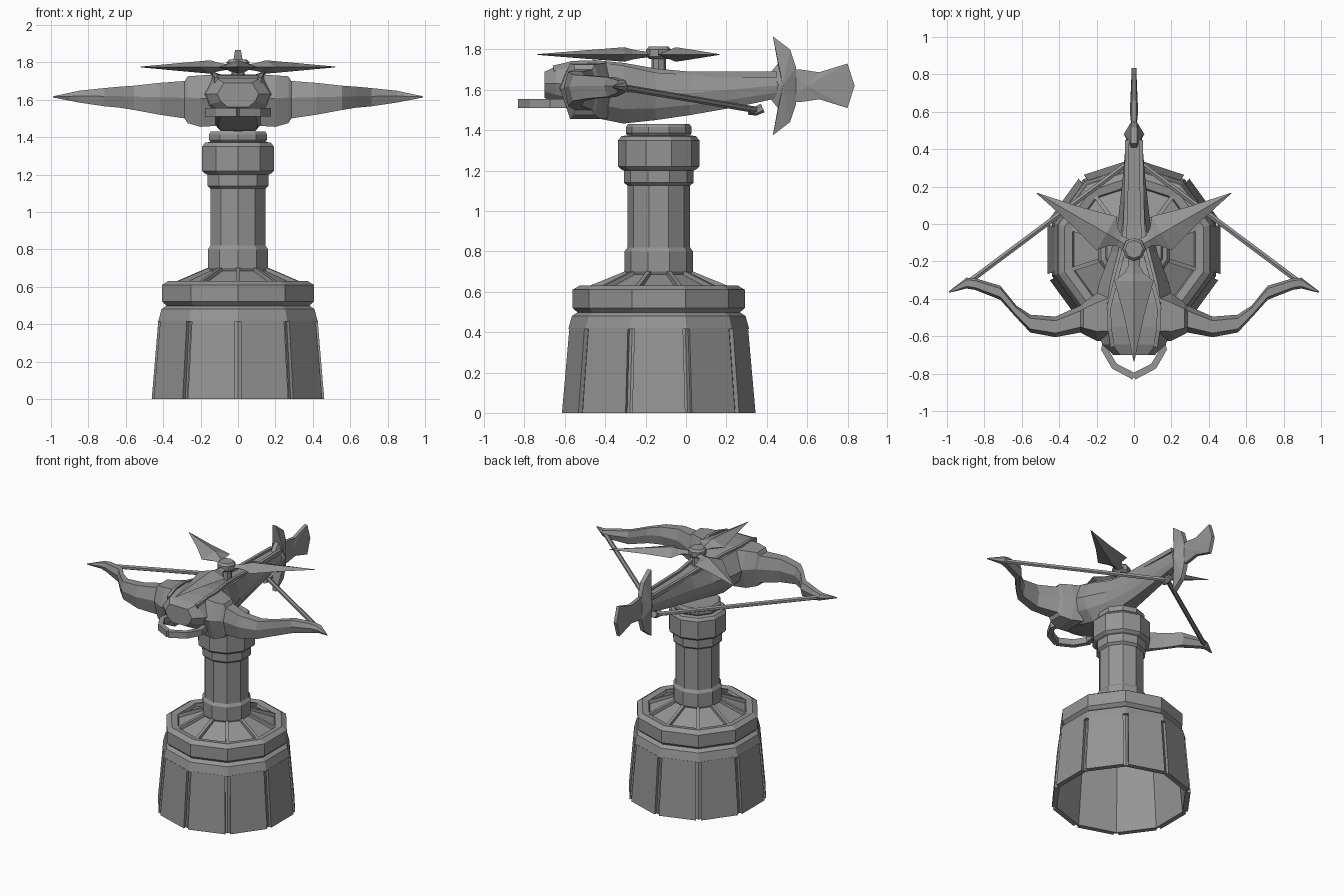
import bpy, bmesh, math
from mathutils import Vector, Matrix

cube = bpy.data.objects.get("Cube")
if cube:
    bpy.data.objects.remove(cube, do_unlink=True)

GREY = (0.3, 0.3, 0.3, 1)
grey = bpy.data.materials.new("stone grey")
grey.use_nodes = True
grey.diffuse_color = GREY
grey.node_tree.nodes["Principled BSDF"].inputs["Base Color"].default_value = GREY

CY = -0.135   # tower axis
MID = 1.62    # height of the tail's centre line
SIDES = 10


def add(name, verts, faces):
    me = bpy.data.meshes.new(name)
    me.from_pydata([tuple(v) for v in verts], [], faces)
    bm = bmesh.new()
    bm.from_mesh(me)
    bmesh.ops.recalc_face_normals(bm, faces=bm.faces)
    bm.to_mesh(me)
    bm.free()
    me.materials.append(grey)
    ob = bpy.data.objects.new(name, me)
    bpy.context.collection.objects.link(ob)
    return ob


def loft(name, rings, caps=True, closed=False):
    """Skin a list of equal-sized rings of points."""
    n, m = len(rings[0]), len(rings)
    verts = [p for r in rings for p in r]
    faces = [(i * n + j, i * n + (j + 1) % n,
              (i + 1) % m * n + (j + 1) % n, (i + 1) % m * n + j)
             for i in range(m if closed else m - 1) for j in range(n)]
    if caps and not closed:
        faces += [tuple(range(n)), tuple(range((m - 1) * n, m * n))]
    return add(name, verts, faces)


def polar(r, a, z):
    return Vector((r * math.sin(a), CY - r * math.cos(a), z))


def turned(name, profile, sides=SIDES, caps=True, closed=False):
    rings = [[polar(r, math.tau * k / sides, z) for k in range(sides)] for r, z in profile]
    return loft(name, rings, caps, closed)


def bar(name, path, w, h, sides=4):
    """Sweep a box or round section along a path."""
    path = [Vector(p) for p in path]
    rings = []
    for i, p in enumerate(path):
        t = (path[min(i + 1, len(path) - 1)] - path[max(i - 1, 0)]).normalized()
        s = t.cross(Vector((0, 0, 1))).normalized()
        u = s.cross(t)
        off = math.pi / sides
        k = 1 / math.cos(off)
        rings.append([p + s * (w / 2 * k * math.cos(math.tau * j / sides + off))
                      + u * (h / 2 * k * math.sin(math.tau * j / sides + off))
                      for j in range(sides)])
    return loft(name, rings)


def mirrored(ob):
    m = ob.modifiers.new("mirror", "MIRROR")
    m.use_mirror_merge = False
    return ob


def plate(name, half, apex_y, rim, ridge):
    """Upright blade: outline mirrored in z, with a raised centre on each side."""
    outline = half + [(y, 2 * MID - z) for y, z in reversed(half) if abs(z - MID) > 0.001]
    n = len(outline)
    verts = [(s * rim, y, z) for s in (1, -1) for y, z in outline]
    verts += [(ridge, apex_y, MID), (-ridge, apex_y, MID)]
    faces = []
    for i in range(n):
        j = (i + 1) % n
        faces += [(i, j, 2 * n), (n + j, n + i, 2 * n + 1), (i, n + i, n + j, j)]
    return add(name, verts, faces)


# Base: hollow inner shell, band and corner-slotted outer panels
turned("base_shell", [(.462, 0), (.425, .42), (.41, .48), (.40, .48), (.41, .42), (.447, 0)],
       closed=True)
turned("base_band", [(.425, .415), (.448, .415), (.43, .48), (.40, .50)], caps=False)
for k in range(SIDES):
    a, b = math.tau * k / SIDES, math.tau * (k + 1) / SIDES
    rings = []
    for r, z in ((.485, 0), (.448, .42)):
        p, q = polar(r, a, z), polar(r, b, z)
        pi, qi = polar(r - .025, a, z), polar(r - .025, b, z)
        g = .018 / (q - p).length
        rings.append([p.lerp(q, g), q.lerp(p, g), qi.lerp(pi, g), pi.lerp(qi, g)])
    loft("base_panel", rings)

# Rim, sloping roof and roof ribs
turned("base_rim", [(.39, .49), (.405, .50), (.426, .52), (.426, .61), (.39, .632), (.345, .625),
                    (.335, .60), (.335, .49)], closed=True)
turned("roof", [(.34, .605), (.16, .685)], caps=False)
for k in range(SIDES):
    a = math.tau * k / SIDES
    bar("roof_rib", [polar(.345, a, .612), polar(.15, a, .692)], .022, .03)

# Column with collars
turned("lower_collar", [(.15, .67), (.16, .685), (.169, .70), (.169, .80), (.155, .82)])
turned("shaft", [(.155, .81), (.155, 1.14)])
turned("upper_collar", [(.155, 1.125), (.172, 1.14), (.172, 1.20), (.185, 1.205), (.201, 1.22),
                        (.201, 1.35), (.185, 1.37), (.155, 1.375), (.163, 1.385),
                        (.163, 1.415), (.153, 1.43)])

# Crossbow body: eight-sided sections from nose to tail (y, half width, bottom, top)
body = [(-.70, .11, 1.56, 1.69), (-.645, .17, 1.53, 1.715), (-.55, .20, 1.495, 1.73),
        (-.42, .21, 1.455, 1.735), (-.31, .185, 1.433, 1.72), (-.15, .125, 1.45, 1.685),
        (.02, .085, 1.475, 1.675), (.25, .06, 1.515, 1.675), (.46, .042, 1.56, 1.675)]
rings = []
for y, w, lo, hi in body:
    h = hi - lo
    right = [(.5 * w, lo), (.85 * w, lo + .25 * h), (w, lo + .55 * h), (.68 * w, hi)]
    rings.append([(x, y, z) for x, z in right] + [(-x, y, z) for x, z in reversed(right)])
loft("crossbow_body", rings)

# Raised rails along the stock and over the hood
mirrored(bar("rail", [(.036, .45, 1.675), (.045, .02, 1.675), (.058, -.15, 1.69),
                      (.10, -.31, 1.718), (.135, -.45, 1.732), (.13, -.56, 1.728),
                      (.115, -.655, 1.705)], .022, .03))

# Bow arms: six-sided sections (x, front y, back y, bottom, top)
arm = [(.12, -.63, -.33, 1.46, 1.735), (.20, -.625, -.37, 1.455, 1.73),
       (.27, -.59, -.42, 1.475, 1.725), (.285, -.58, -.435, 1.50, 1.70),
       (.42, -.605, -.495, 1.52, 1.69), (.555, -.58, -.485, 1.545, 1.675),
       (.63, -.50, -.435, 1.557, 1.67), (.715, -.405, -.33, 1.565, 1.662),
       (.85, -.352, -.29, 1.585, 1.648), (.895, -.345, -.287, 1.594, 1.638),
       (.99, -.368, -.36, 1.612, 1.618)]
rings = []
for x, f, b, lo, hi in arm:
    c, m = (f + b) / 2, lo + .55 * (hi - lo)
    rings.append([(x, f, m), (x, f * .6 + c * .4, hi), (x, b * .6 + c * .4, hi),
                  (x, b, m), (x, b * .6 + c * .4, lo), (x, f * .6 + c * .4, lo)])
mirrored(loft("bow_arm", rings))

# String, its centre knot, and the front stirrup
mirrored(bar("bow_string", [(.87, -.30, 1.61), (0, .35, 1.50)], .028, .028, 6))
bar("string_knot", [(0, .31, 1.50), (0, .345, 1.495), (0, .38, 1.51)], .045, .04, 6)
mirrored(bar("stirrup", [(.135, -.55, 1.533), (.158, -.67, 1.533), (.105, -.76, 1.533),
                         (0, -.815, 1.533)], .036, .045))

# Tail guard and tail fin
plate("tail_guard", [(.41, 1.675), (.455, 1.73), (.43, 1.865), (.515, 1.80), (.545, 1.71)],
      .48, .016, .055)
plate("tail_fin", [(.50, 1.70), (.57, 1.70), (.66, 1.687), (.80, 1.73), (.835, MID)],
      .60, .012, .022)

# Rotor hub and three diamond-section blades
turned("rotor_post", [(.036, 1.65), (.036, 1.78)], 8)
turned("rotor_hub", [(.045, 1.752), (.062, 1.765), (.062, 1.80), (.048, 1.815)], 8)
blade = [(.03, .035, .012), (.09, .03, .018), (.13, .055, .025), (.17, .105, .036),
         (.35, .055, .022), (.60, .002, .002)]
for k in range(3):
    spin = Matrix.Translation((0, CY, 1.775)) @ Matrix.Rotation(math.tau * k / 3, 4, 'Z')
    loft("rotor_blade", [[spin @ Vector(p) for p in
                          ((-w, -r, 0), (0, -r, t), (w, -r, 0), (0, -r, -t))]
                         for r, w, t in blade])
